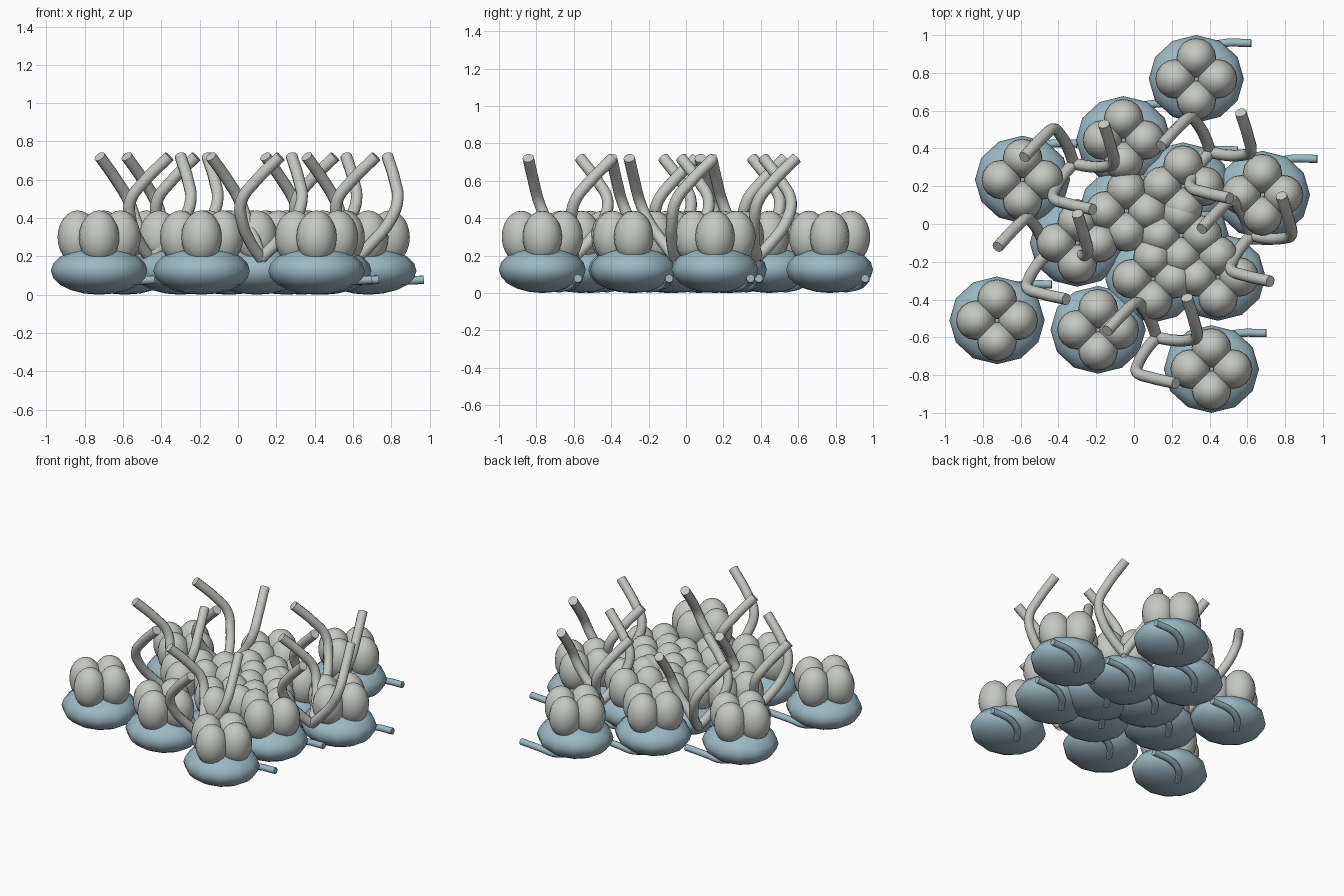
import bpy
import math

cube = bpy.data.objects.get("Cube")
if cube:
    bpy.data.objects.remove(cube, do_unlink=True)


def make_material(name, color):
    mat = bpy.data.materials.new(name)
    mat.use_nodes = True
    mat.diffuse_color = (*color, 1)
    mat.node_tree.nodes["Principled BSDF"].inputs["Base Color"].default_value = (*color, 1)
    return mat


blue = make_material("dusty blue", (0.33, 0.48, 0.55))
grey = make_material("pale grey", (0.56, 0.58, 0.54))


def ellipsoid(name, segments, rings, radii, mat):
    """Smooth squashed sphere mesh, used as a shared template."""
    bpy.ops.mesh.primitive_uv_sphere_add(segments=segments, ring_count=rings, radius=1)
    obj = bpy.context.object
    obj.name = name
    obj.scale = radii
    bpy.ops.object.transform_apply(location=False, rotation=False, scale=True)
    bpy.ops.object.shade_smooth()
    obj.data.materials.append(mat)
    return take_mesh(obj)


def tube(name, points, radius, mat):
    """Round tube with flat ends following a smooth path."""
    curve = bpy.data.curves.new(name, "CURVE")
    curve.dimensions = "3D"
    curve.bevel_depth = radius
    curve.bevel_resolution = 3
    curve.use_fill_caps = True
    curve.resolution_u = 5
    spline = curve.splines.new("BEZIER")
    spline.bezier_points.add(len(points) - 1)
    for bp, co in zip(spline.bezier_points, points):
        bp.co = co
        bp.handle_left_type = bp.handle_right_type = "AUTO"
    obj = bpy.data.objects.new(name, curve)
    bpy.context.collection.objects.link(obj)
    bpy.ops.object.select_all(action="DESELECT")
    obj.select_set(True)
    bpy.context.view_layer.objects.active = obj
    bpy.ops.object.convert(target="MESH")
    obj = bpy.context.object
    bpy.ops.object.shade_smooth_by_angle(angle=math.radians(50))
    obj.data.materials.clear()
    obj.data.materials.append(mat)
    return take_mesh(obj)


def take_mesh(obj):
    mesh = obj.data
    mesh.use_fake_user = True
    bpy.data.objects.remove(obj, do_unlink=True)
    mesh.use_fake_user = False
    return mesh


def place(name, mesh, location, turn=0.0):
    obj = bpy.data.objects.new(name, mesh)
    obj.location = location
    obj.rotation_euler.z = turn
    bpy.context.collection.objects.link(obj)


# Shared part shapes
body = ellipsoid("body", 12, 10, (0.252, 0.232, 0.125), blue)
lobe = ellipsoid("lobe", 16, 12, (0.105, 0.105, 0.14), grey)
tail = tube("tail", [(0, 0.08, 0.022), (0.06, 0.16, 0.042),
                     (0.13, 0.187, 0.066), (0.29, 0.19, 0.078)], 0.022, blue)
strand = tube("strand", [(0, 0, 0.19), (0.08, -0.015, 0.27), (0.17, -0.015, 0.38),
                         (0.213, 0.005, 0.49), (0.2, 0.08, 0.59),
                         (0.16, 0.21, 0.722)], 0.031, grey)

# Heads: a flattened body, four lobes on top and a tail underneath
heads = [(0.33, 0.768), (-0.055, 0.445), (-0.59, 0.235), (0.68, 0.155),
         (0.26, 0.20), (-0.04, 0.07), (-0.30, -0.10), (0.25, -0.06),
         (0.10, -0.29), (0.445, -0.28), (-0.19, -0.56), (-0.725, -0.51),
         (0.41, -0.768)]
for i, (x, y) in enumerate(heads, 1):
    place(f"body_{i}", body, (x, y, 0.125))
    place(f"tail_{i}", tail, (x, y, 0))
    for k in range(4):
        a = k * math.pi / 2
        place(f"lobe_{i}_{k + 1}", lobe,
              (x + 0.112 * math.cos(a), y + 0.112 * math.sin(a), 0.30))

# Tufts: three strands twisting outward from a common root
tufts = [(0.12, -0.60), (0.405, 0.38), (-0.32, 0.32), (-0.46, -0.155), (0.62, -0.06)]
for i, (x, y) in enumerate(tufts, 1):
    for k in range(3):
        place(f"strand_{i}_{k + 1}", strand, (x, y, 0), k * math.tau / 3)
